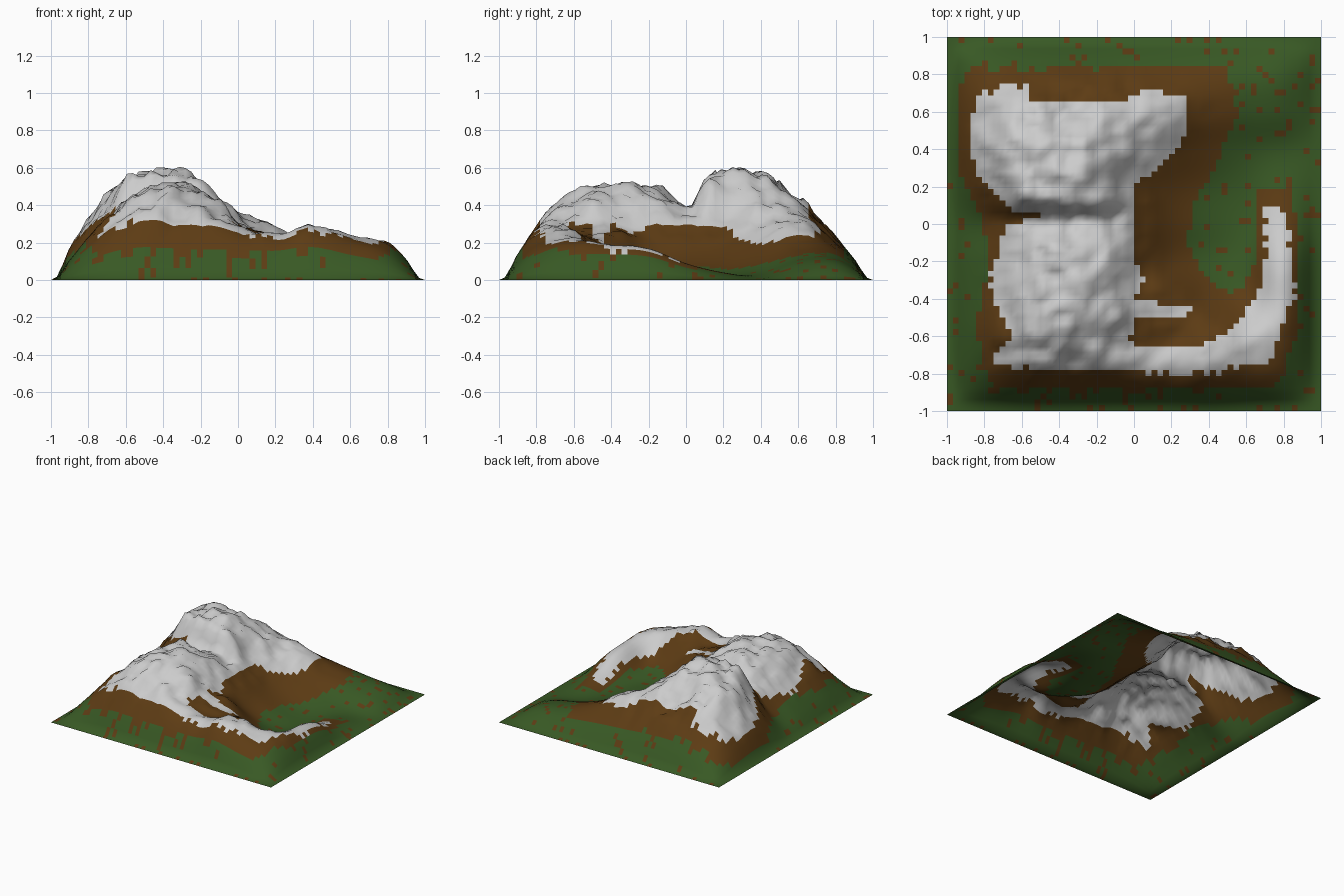
import bpy, random
from mathutils import Vector, noise

if "Cube" in bpy.data.objects:
    bpy.data.objects.remove(bpy.data.objects["Cube"])

random.seed(4)
N = 64  # cells per side

# Coarse heights (hundredths), rows y = 0.8 .. -0.8, columns x = -0.8 .. 0.8
ROWS = [
    (16, 22, 23, 22, 20, 18, 15, 12, 9),
    (28, 42, 40, 39, 34, 29, 18, 12, 8),
    (34, 53, 54, 51, 34, 21, 11, 5, 2),
    (27, 50, 57, 54, 29, 14, 5, 2, 4),
    (16, 36, 42, 40, 30, 13, 4, 2, 9),
    (19, 40, 50, 45, 30, 13, 4, 4, 17),
    (21, 40, 52, 47, 31, 24, 12, 8, 19),
    (22, 40, 45, 42, 30, 23, 27, 22, 20),
    (16, 26, 27, 26, 24, 23, 26, 20, 14),
]


def pad(row):
    # zero at the border, then a mirrored node so the rim slopes steadily
    return [-0.6 * row[0], 0, *row, 0, -0.6 * row[-1]]


def spline(v, t):
    # Catmull-Rom through padded values; t in 0..10 covers the slab
    i = min(int(t), 9)
    f = t - i
    a, b, c, d = v[i:i + 4]
    return b + 0.5 * f * (c - a + f * (2*a - 5*b + 4*c - d + f * (3*(b - c) + d - a)))


def smooth(t):
    t = max(0, min(1, t))
    return t * t * (3 - 2 * t)


def height(x, y):
    col = [spline(pad(r), (x + 1) * 5) for r in reversed(ROWS)]
    h = spline(pad(col), (y + 1) * 5) / 100
    # steep scarp on the south side of the northern massif
    mass = smooth((x + 0.82) / 0.2) * smooth((0.0 - x) / 0.2)
    h += mass * (0.06 * max(0, 1 - abs(y - 0.12) / 0.08) - 0.03 * max(0, 1 - abs(y - 0.02) / 0.06))
    # rock roughness, growing with altitude
    rough = smooth((h - 0.12) / 0.3)
    h += 0.05 * rough * noise.fractal(Vector((x * 6, y * 6, 3.7)), 0.6, 2.1, 4)
    h += 0.022 * rough * noise.noise(Vector((x * 13, y * 13, 9.2)))
    rim = min(1 - abs(x), 1 - abs(y))
    return max(0, h) * smooth((rim + 0.01) / 0.1)


def inside(poly, x, y):
    hit = False
    for (ax, ay), (bx, by) in zip(poly, poly[1:] + poly[:1]):
        if (ay > y) != (by > y) and x < ax + (bx - ax) * (y - ay) / (by - ay):
            hit = not hit
    return hit


# Painted zones in plan
ROCK = [(-.85, .68), (-.7, .74), (-.58, .74), (-.55, .65), (-.05, .65), (.08, .72), (.3, .67),
        (.26, .42), (0, .2), (0, -.18), (.05, -.3), (0, -.41), (.3, -.44), (.3, -.5), (0, -.51),
        (-.04, -.63), (.12, -.67), (.4, -.64), (.56, -.53), (.7, -.3), (.71, .08), (.8, .08),
        (.86, -.25), (.85, -.4), (.73, -.73), (.4, -.8), (-.5, -.78), (-.77, -.75), (-.65, -.6),
        (-.73, -.45), (-.78, -.27), (-.68, -.02), (-.5, .05), (-.65, .07), (-.82, .25), (-.88, .4)]
SOIL = [(-.95, .72), (-.85, .83), (.5, .84), (.56, .6), (.45, .35), (.32, .12), (.28, -.1),
        (.38, -.28), (.55, -.38), (.66, -.2), (.66, .18), (.83, .19), (.88, 0), (.87, -.55),
        (.78, -.86), (.3, -.89), (-.75, -.89), (-.85, -.6), (-.78, -.2), (-.8, 0), (-.95, .3)]


def zone(x, y):
    x += random.uniform(-.01, .01)
    y += random.uniform(-.01, .01)
    if inside(ROCK, x, y):
        return 2
    if inside(SOIL, x, y) or random.random() < 0.09:
        return 1
    return 0


# Terrain sheet
verts = []
for j in range(N + 1):
    for i in range(N + 1):
        x, y = 2 * i / N - 1, 2 * j / N - 1
        verts.append((x, y, height(x, y)))
low = min(v[2] for v in verts)
verts = [(x, y, z - low) for x, y, z in verts]
W = N + 1
faces = [(j*W + i, j*W + i + 1, (j+1)*W + i + 1, (j+1)*W + i) for j in range(N) for i in range(N)]
mesh = bpy.data.meshes.new("terrain")
mesh.from_pydata(verts, [], faces)
terrain = bpy.data.objects.new("terrain", mesh)
bpy.context.collection.objects.link(terrain)

# Grass, soil and rock colours
for name, colour in (("grass", (.04, .1, .018, 1)), ("soil", (.11, .045, .007, 1)), ("rock", (.6, .6, .6, 1))):
    mat = bpy.data.materials.new(name)
    mat.diffuse_color = colour
    mat.use_nodes = True
    mat.node_tree.nodes["Principled BSDF"].inputs["Base Color"].default_value = mat.diffuse_color
    mesh.materials.append(mat)
for face in mesh.polygons:
    face.material_index = zone(face.center.x, face.center.y)
    face.use_smooth = True
